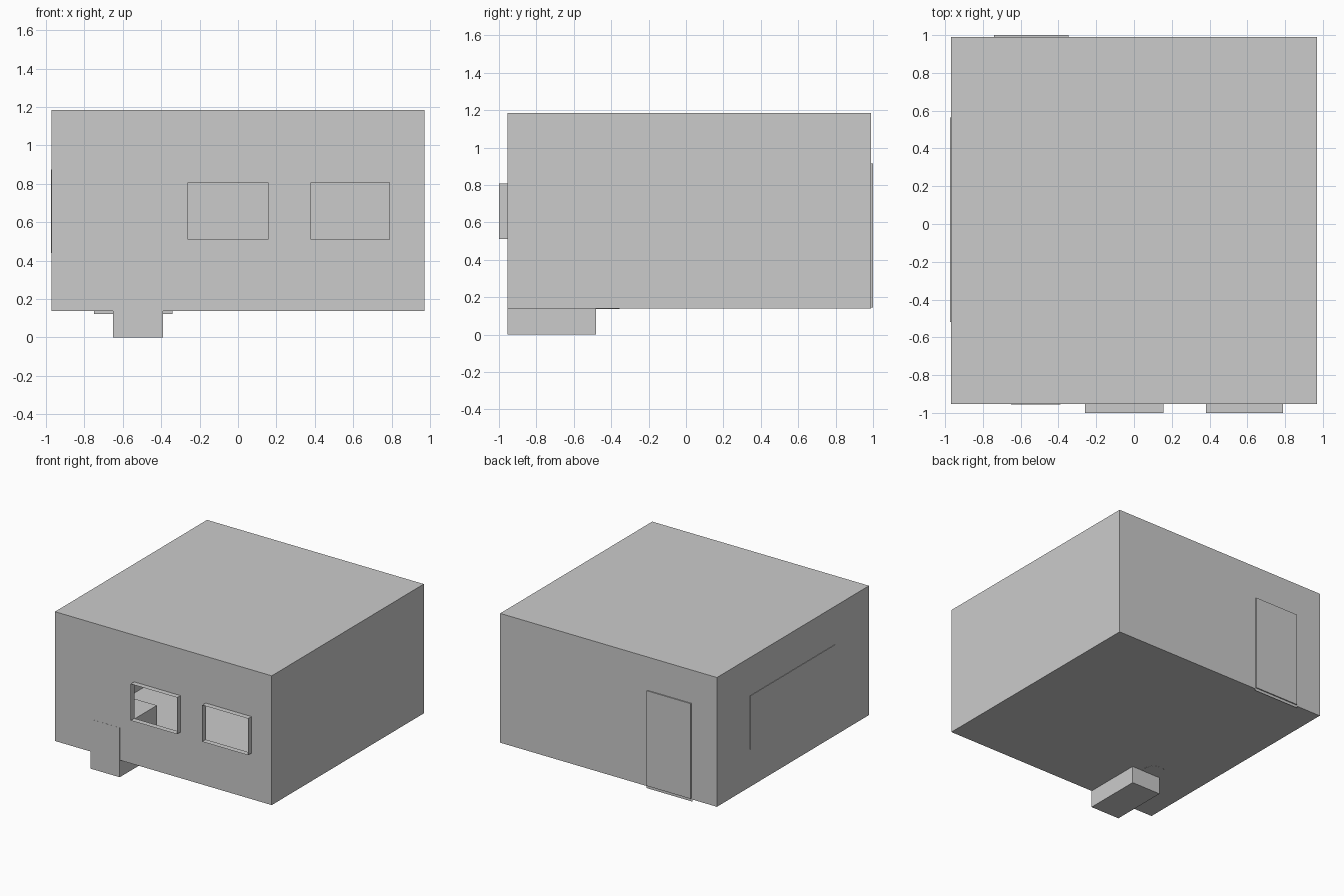
import bpy, bmesh, math

if "Cube" in bpy.data.objects:
    bpy.data.objects.remove(bpy.data.objects["Cube"])

X0, X1, Y0, Y1, Z0, Z1 = -0.97, 0.97, -0.954, 0.99, 0.138, 1.184
WINDOWS = [(-0.26, 0.155), (0.38, 0.79)]
WZ0, WZ1 = 0.511, 0.807


def finish(name, bm):
    bmesh.ops.remove_doubles(bm, verts=bm.verts, dist=1e-5)
    mesh = bpy.data.meshes.new(name)
    bm.to_mesh(mesh)
    bm.free()
    ob = bpy.data.objects.new(name, mesh)
    bpy.context.collection.objects.link(ob)
    return ob


def quad(bm, *pts):
    return bm.faces.new([bm.verts.new(p) for p in pts])


def box(name, x0, x1, y0, y1, z0, z1):
    bm = bmesh.new()
    bmesh.ops.create_cube(bm, size=1)
    for v in bm.verts:
        v.co = (x1 if v.co.x > 0 else x0, y1 if v.co.y > 0 else y0, z1 if v.co.z > 0 else z0)
    return finish(name, bm)


def rect(x0, x1, z0, z1, y):
    return [(x0, y, z0), (x1, y, z0), (x1, y, z1), (x0, y, z1)]


def bridge(bm, a, b):
    for i in range(4):
        j = (i + 1) % 4
        quad(bm, a[i], a[j], b[j], b[i])


# room shell: thin sheet walls, front wall left open at the windows
bm = bmesh.new()
quad(bm, (X0, Y0, Z0), (X0, Y1, Z0), (X1, Y1, Z0), (X1, Y0, Z0))
quad(bm, (X0, Y0, Z1), (X1, Y0, Z1), (X1, Y1, Z1), (X0, Y1, Z1))
quad(bm, (X0, Y0, Z0), (X0, Y0, Z1), (X0, Y1, Z1), (X0, Y1, Z0))
quad(bm, (X1, Y0, Z0), (X1, Y1, Z0), (X1, Y1, Z1), (X1, Y0, Z1))
quad(bm, (X0, Y1, Z0), (X0, Y1, Z1), (X1, Y1, Z1), (X1, Y1, Z0))
xs = [X0] + [x for w in WINDOWS for x in w] + [X1]
zs = [Z0, WZ0, WZ1, Z1]
for i in range(len(xs) - 1):
    for k in range(3):
        if not (k == 1 and i in (1, 3)):
            quad(bm, *rect(xs[i], xs[i + 1], zs[k], zs[k + 1], Y0))
finish("room_shell", bm)

# window frames: projecting sleeve and a thin flat trim on the wall
for n, (a, b) in enumerate(WINDOWS):
    bm = bmesh.new()
    bridge(bm, rect(a, b, WZ0, WZ1, -1.0), rect(a, b, WZ0, WZ1, Y0))
    finish("window_sleeve_%d" % n, bm)
    bm = bmesh.new()
    bridge(bm, rect(a - 0.014, b + 0.014, WZ0 - 0.014, WZ1 + 0.016, Y0 - 0.002),
           rect(a, b, WZ0, WZ1, Y0 - 0.002))
    finish("window_trim_%d" % n, bm)

# back door panel with its trim dipping below the floor line
box("door_panel", -0.742, -0.348, Y1, 1.0, 0.145, 0.915)
bm = bmesh.new()
bridge(bm, rect(-0.75, -0.34, 0.122, 0.922, Y1 + 0.001),
       rect(-0.742, -0.348, 0.145, 0.915, Y1 + 0.001))
bmesh.ops.reverse_faces(bm, faces=bm.faces)
finish("door_trim", bm)

# thin board on the left wall
box("wall_board", X0 - 0.004, X0, -0.52, 0.565, 0.44, 0.875)

# block standing through the floor, with a small round base behind it
box("front_block", -0.65, -0.39, Y0 - 0.001, -0.48, 0.0, 0.40)
bm = bmesh.new()
bmesh.ops.create_cone(bm, cap_ends=True, segments=24, radius1=0.085, radius2=0.085, depth=0.06)
bmesh.ops.translate(bm, verts=bm.verts, vec=(-0.56, -0.44, 0.167))
finish("round_base", bm)
